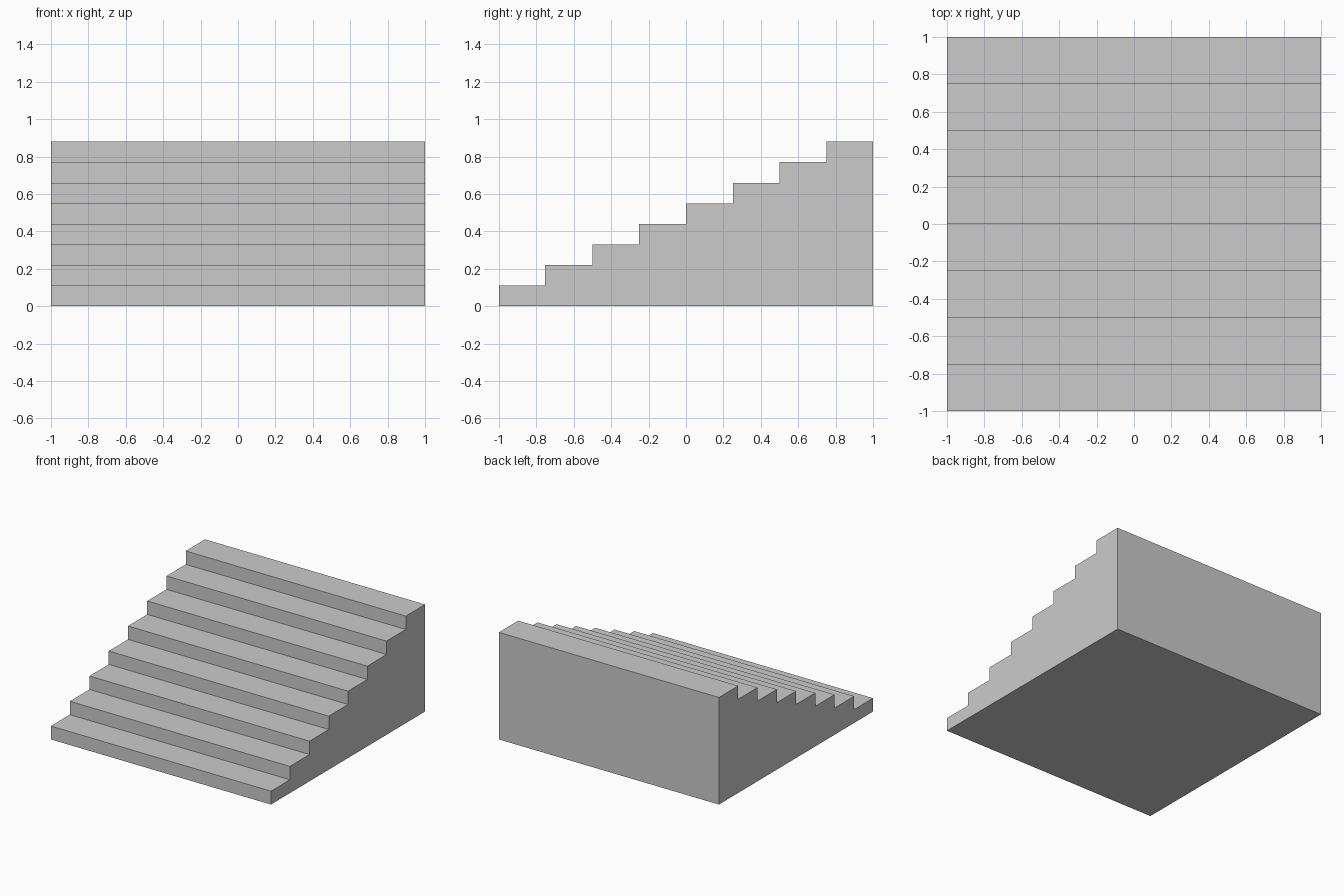
import bpy
import bmesh

if "Cube" in bpy.data.objects:
    bpy.data.objects.remove(bpy.data.objects["Cube"])

STEPS = 8
RISE = 0.11
HALF_WIDTH = 1.0
# front edge of each tread, ending at the back wall
EDGES = [-1.0, -0.755] + [-0.5 + 0.25 * i for i in range(STEPS - 1)]

# stepped side profile in (y, z)
profile = [(EDGES[0], 0.0)]
for i in range(STEPS):
    z = RISE * (i + 1)
    profile += [(EDGES[i], z), (EDGES[i + 1], z)]
profile.append((EDGES[-1], 0.0))

# solid staircase: side profile extruded across the width
bm = bmesh.new()
side = bm.faces.new([bm.verts.new((-HALF_WIDTH, y, z)) for y, z in profile])
extruded = bmesh.ops.extrude_face_region(bm, geom=[side], use_keep_orig=True)
moved = [v for v in extruded["geom"] if isinstance(v, bmesh.types.BMVert)]
bmesh.ops.translate(bm, verts=moved, vec=(2 * HALF_WIDTH, 0, 0))
bmesh.ops.recalc_face_normals(bm, faces=bm.faces)

mesh = bpy.data.meshes.new("staircase")
bm.to_mesh(mesh)
bm.free()
bpy.context.collection.objects.link(bpy.data.objects.new("staircase", mesh))
